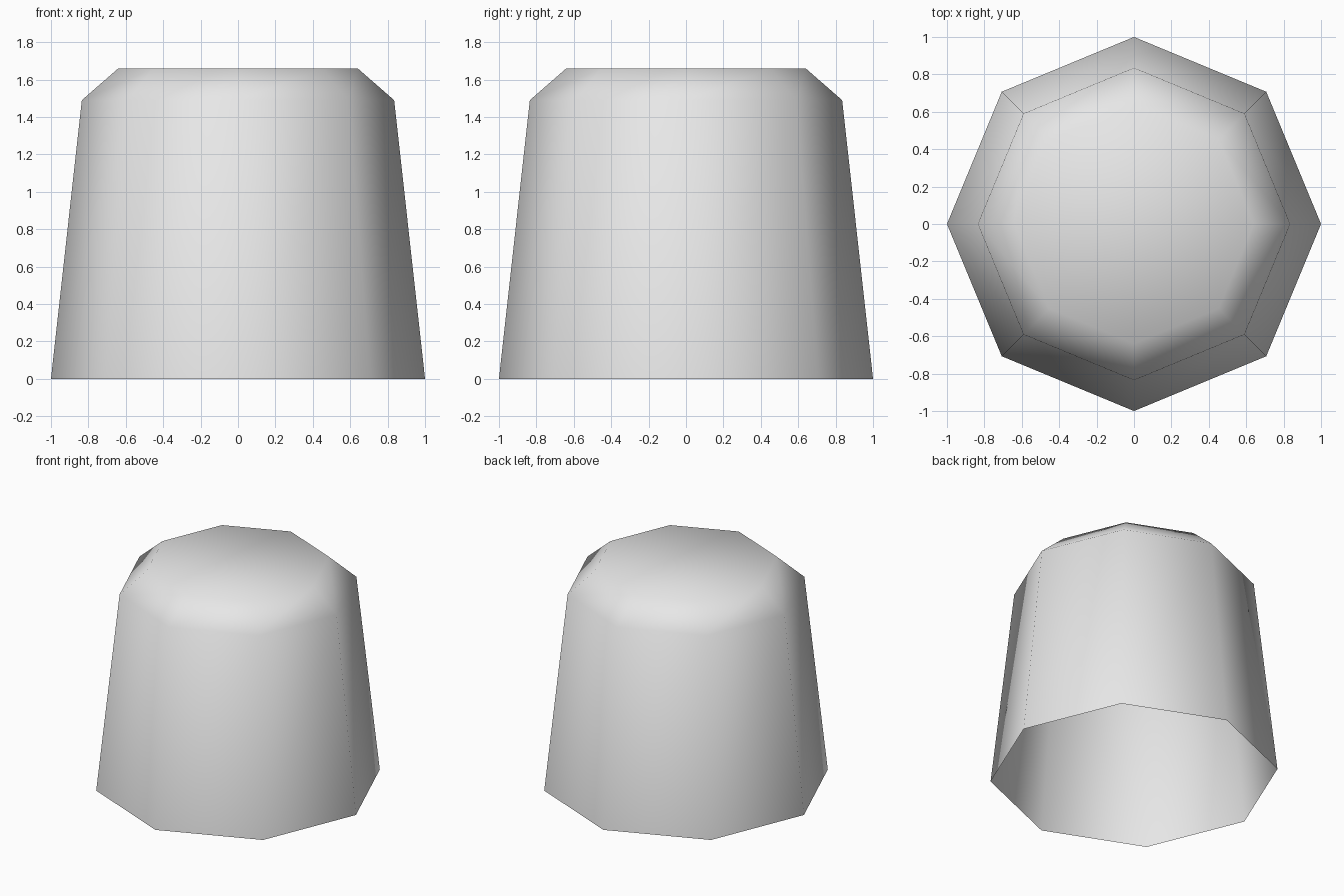
import bpy
import bmesh
from math import cos, sin, pi

cube = bpy.data.objects.get("Cube")
if cube:
    bpy.data.objects.remove(cube, do_unlink=True)

# Plain grey material
grey = bpy.data.materials.new("light_grey")
grey.use_nodes = True
colour = (0.8, 0.8, 0.8, 1.0)
grey.diffuse_color = colour
grey.node_tree.nodes["Principled BSDF"].inputs["Base Color"].default_value = colour

SIDES = 8
# Radius and height from the open rim up to the closed top
PROFILE = [(1.0, 0.0), (0.835, 1.49), (0.64, 1.66)]

bm = bmesh.new()
rings = []
for radius, height in PROFILE:
    angles = [2 * pi * i / SIDES for i in range(SIDES)]
    rings.append([bm.verts.new((radius * cos(a), radius * sin(a), height)) for a in angles])

# Tapered wall and sloped shoulder
for lower, upper in zip(rings, rings[1:]):
    for i in range(SIDES):
        j = (i + 1) % SIDES
        bm.faces.new((lower[i], lower[j], upper[j], upper[i]))

# Flat top, with the underside left open
bm.faces.new(rings[-1])

for face in bm.faces:
    face.smooth = True

mesh = bpy.data.meshes.new("tapered_cap")
bm.to_mesh(mesh)
bm.free()
mesh.materials.append(grey)
cap = bpy.data.objects.new("tapered_cap", mesh)
bpy.context.collection.objects.link(cap)
